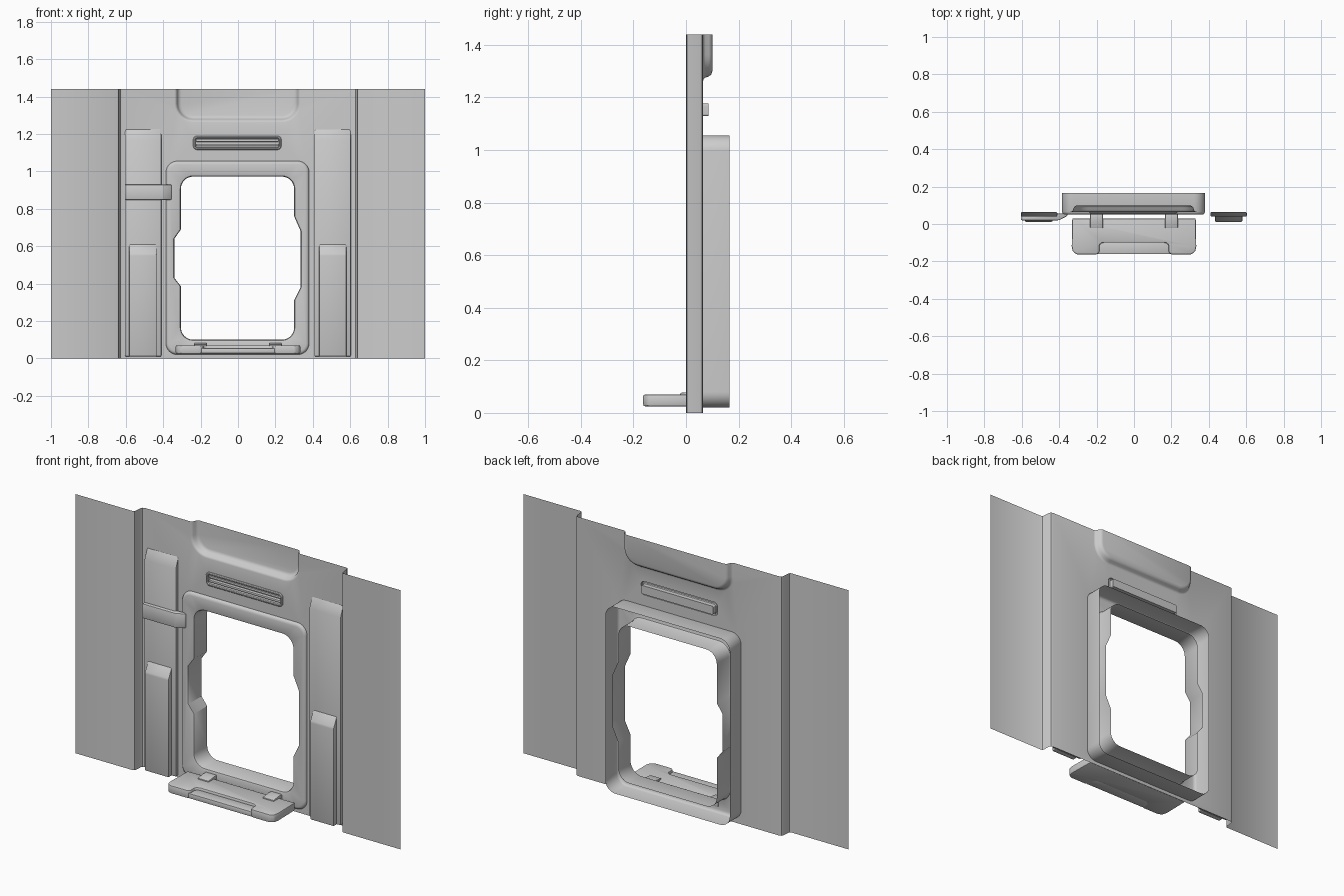
import bpy, bmesh
from math import cos, sin, radians

if "Cube" in bpy.data.objects:
    bpy.data.objects.remove(bpy.data.objects["Cube"])

TOP, BACK = 1.44, 0.065   # wall height, depth of the recessed middle panel


def finish(name, bm, angle=35):
    bmesh.ops.remove_doubles(bm, verts=bm.verts, dist=1e-5)
    me = bpy.data.meshes.new(name)
    bm.to_mesh(me)
    bm.free()
    for p in me.polygons:
        p.use_smooth = True
    me.set_sharp_from_angle(angle=radians(angle))
    ob = bpy.data.objects.new(name, me)
    bpy.context.collection.objects.link(ob)
    return ob


def arc(cx, cz, r, a0, n=8):
    return [(cx + r * cos(radians(a0 + 90 * i / n)),
             cz + r * sin(radians(a0 + 90 * i / n))) for i in range(n + 1)]


def rrect(x0, x1, z0, z1, r, d=0):
    """Rounded rectangle, inset by d, counter-clockwise from the front."""
    x0, x1, z0, z1, r = x0 + d, x1 - d, z0 + d, z1 - d, max(r - d, .003)
    return (arc(x0 + r, z0 + r, r, 180) + arc(x1 - r, z0 + r, r, 270)
            + arc(x1 - r, z1 - r, r, 0) + arc(x0 + r, z1 - r, r, 90))


def loft(bm, loops, closed=True, cap=False):
    """Skin a list of (outline, y) loops."""
    rows = [[bm.verts.new((x, y, z)) for x, z in pts] for pts, y in loops]
    n = len(rows[0])
    for a, b in zip(rows, rows[1:]):
        for i in range(n if closed else n - 1):
            j = (i + 1) % n
            bm.faces.new((a[i], a[j], b[j], b[i]))
    if cap:
        bm.faces.new(rows[-1])


def fill(bm, outlines, y):
    """Flat front-facing sheet; outlines after the first are holes."""
    edges = []
    for pts in outlines:
        vs = [bm.verts.new((x, y, z)) for x, z in pts]
        edges += [bm.edges.new((vs[i - 1], vs[i])) for i in range(len(vs))]
    res = bmesh.ops.triangle_fill(bm, use_beauty=True, edges=edges, normal=(0, -1, 0))
    for f in res['geom']:
        if isinstance(f, bmesh.types.BMFace):
            f.normal_update()
            if f.normal.y > 0:
                f.normal_flip()


def prism(name, pts, axis, lo, hi, bevel=.006, segs=2):
    """Extrude a 2D profile along an axis and round its edges."""
    bm = bmesh.new()
    place = {'x': lambda a, b, t: (t, a, b), 'y': lambda a, b, t: (a, t, b),
             'z': lambda a, b, t: (a, b, t)}[axis]
    lov = [bm.verts.new(place(a, b, lo)) for a, b in pts]
    hiv = [bm.verts.new(place(a, b, hi)) for a, b in pts]
    bm.faces.new(lov)
    bm.faces.new(hiv)
    for i in range(len(pts)):
        bm.faces.new((lov[i - 1], lov[i], hiv[i], hiv[i - 1]))
    bmesh.ops.recalc_face_normals(bm, faces=bm.faces)
    if bevel:
        es = [e for e in bm.edges if e.calc_face_angle(0) > radians(25)]
        bmesh.ops.bevel(bm, geom=es, offset=bevel, segments=segs, profile=.5,
                        affect='EDGES', clamp_overlap=True)
    return finish(name, bm)


FRAME = (-.385, .38, .02, 1.055, .06)
VENT = (-.24, .232, 1.115, 1.19, .022)


def pocket_outline(d):
    x0, x1, z0, r = -.34 + d, .335 - d, 1.262 + d, .1 - d
    return ([(x0, TOP)] + arc(x0 + r, z0 + r, r, 180)
            + arc(x1 - r, z0 + r, r, 270) + [(x1, TOP)])


def opening(d):
    """Door opening with a shallow bulge on each side, grown by d."""
    x0, x1, z0, z1, r = -.305 - d, .3 + d, .1 - d, .972 + d, .065 + d
    return (arc(x0 + r, z0 + r, r, 180) + arc(x1 - r, z0 + r, r, 270)
            + [(x1, .31), (x1 + .035, .38), (x1 + .035, .68), (x1, .76)]
            + arc(x1 - r, z1 - r, r, 0) + arc(x0 + r, z1 - r, r, 90)
            + [(x0, .69), (x0 - .035, .64), (x0 - .035, .43), (x0, .385)])


# Wall: recessed middle panel, side wings with steps, top pocket
bm = bmesh.new()
outer = [(-.615, 0), (.615, 0), (.615, TOP)] + pocket_outline(0)[::-1] + [(-.615, TOP)]
fill(bm, [outer, rrect(*FRAME), rrect(*VENT)], BACK)
wing = [(1, 0), (.646, 0), (.64, .004), (.637, .012), (.634, .052), (.629, .061), (.615, BACK)]
for s in (-1, 1):
    for (xa, ya), (xb, yb) in zip(wing, wing[1:]):
        q = [bm.verts.new(p) for p in ((s * xa, ya, 0), (s * xb, yb, 0),
                                       (s * xb, yb, TOP), (s * xa, ya, TOP))]
        bm.faces.new(q if s < 0 else q[::-1])
loft(bm, [(pocket_outline(d), y) for d, y in
          ((0, BACK), (.007, .067), (.013, .073), (.018, .087), (.025, .096), (.037, .1))],
     closed=False, cap=True)
finish("wall_panel", bm)

# Door frame: outer sleeve, rounded flange, inner jamb
bm = bmesh.new()
ring = [(0, .165), (0, .065), (.003, .057), (.009, .052), (.018, .05)]
loft(bm, [(rrect(*FRAME, d), y) for d, y in ring])
fill(bm, [rrect(*FRAME, .018), opening(.012)], .05)
loft(bm, [(opening(d), y) for d, y in ((.012, .05), (.004, .053), (0, .061), (0, .165))])
finish("door_frame", bm)

# Vent: raised lip, recessed tray and slats
bm = bmesh.new()
loft(bm, [(rrect(*VENT, d), y) for d, y in
          ((0, BACK), (0, .061), (.004, .057), (.01, .057), (.014, .061), (.014, .085))],
     cap=True)
finish("vent_tray", bm)
for z in (1.141, 1.164):
    prism("vent_slat", [(-.224, z - .006), (.216, z - .006), (.216, z + .006), (-.224, z + .006)],
          'y', .064, .084, .002)

# Pilasters: two sloped-top tiers on each side
for x0, x1, a0, a1 in ((-.605, -.41, -.583, -.435), (.408, .603, .433, .58)):
    prism("pilaster", [(.064, .01), (.04, .01), (.04, 1.165), (.064, 1.226)], 'x', x0, x1, .006)
    prism("pilaster_lower", [(.042, .01), (.012, .01), (.012, .555), (.042, .613)], 'x', a0, a1, .006)

# Latch bar across the left pilaster
prism("latch_bar", [(-.605, .045), (-.605, .02), (-.4, .02), (-.355, .044), (-.355, .056), (-.4, .056)],
      'z', .848, .93, .006)

# Fold-down step: notched plate, lower lip in the notch, two hinges
half = [(.33, .03), (.333, -.12), (.327, -.148), (.305, -.163), (.2, -.163), (.185, -.15), (.185, -.112),
        (.17, -.1)]
plate = half + [(-x, y) for x, y in reversed(half)]
prism("step_plate", plate, 'z', .025, .07, .007)
prism("step_lip", [(-.195, -.161), (.195, -.161), (.195, -.095), (-.195, -.095)], 'z', .027, .055, .004)
for s in (-1, 1):
    x = s * .2
    prism("step_hinge", [(-.022, .06), (-.022, .076), (.03, .082), (.054, .082), (.054, .05), (.02, .05)],
          'x', x - .034, x + .034, .004)
